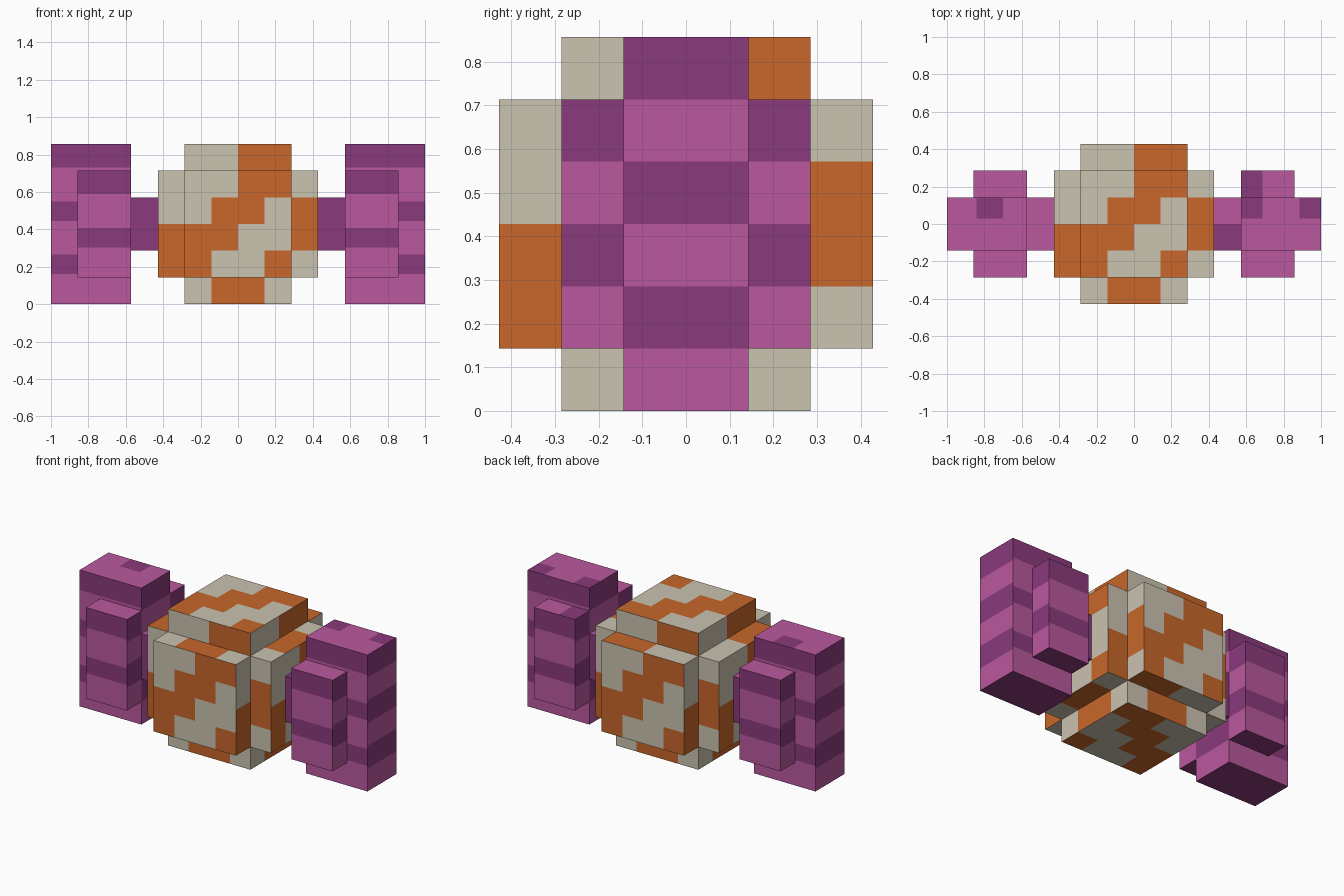
import bpy, bmesh
from mathutils import Vector

U = 1 / 7  # one grid cell

old = bpy.data.objects.get("Cube")
if old:
    bpy.data.objects.remove(old)


def material(name, hexcode):
    rgb = [int(hexcode[i:i + 2], 16) / 255 for i in (0, 2, 4)]
    col = [c / 12.92 if c < 0.04 else ((c + 0.055) / 1.055) ** 2.4 for c in rgb] + [1]
    m = bpy.data.materials.new(name)
    m.use_nodes = True
    m.diffuse_color = col
    m.node_tree.nodes["Principled BSDF"].inputs["Base Color"].default_value = col
    return m


shell = [material("beige", "CBC3B1"), material("orange", "C8672A")]
wool = [material("light_purple", "BA589E"), material("dark_purple", "8A3A7C")]


def block(name, lo, hi, cuts, mats, rule):
    """Box between two corners in cells, cut along planes and coloured by rule."""
    lo, hi = Vector(lo), Vector(hi)
    bm = bmesh.new()
    bmesh.ops.create_cube(bm, size=1)
    for v in bm.verts:
        v.co = Vector([(lo[i] + hi[i]) / 2 + v.co[i] * (hi[i] - lo[i]) for i in range(3)])
    for axis, values in enumerate(cuts):
        n = Vector([float(i == axis) for i in range(3)])
        for c in values:
            if lo[axis] + 0.01 < c < hi[axis] - 0.01:
                bmesh.ops.bisect_plane(bm, geom=bm.verts[:] + bm.edges[:] + bm.faces[:],
                                       plane_co=n * c, plane_no=n)
    bm.normal_update()
    for f in bm.faces:
        f.material_index = int(rule(f.calc_center_median(), f.normal))
    bmesh.ops.scale(bm, vec=(U, U, U), verts=bm.verts)
    me = bpy.data.meshes.new(name)
    bm.to_mesh(me)
    bm.free()
    for m in mats:
        me.materials.append(m)
    ob = bpy.data.objects.new(name, me)
    bpy.context.collection.objects.link(ob)
    return ob


# Core: stepped block with the same zigzag on each side, top row first
ZIGZAG = ["BBBOOO", "BBBOOB", "BBOOBO", "OOOBBO", "OOBBOB", "BBOOBB"]


def zigzag(c, n):
    if abs(n.z) > 0.5:
        u, v = c.x, c.y
    elif abs(n.y) > 0.5:
        u, v = (c.x if n.y < 0 else -c.x), c.z - 3
    else:
        u, v = (c.y if n.x > 0 else -c.y), c.z - 3
    return ZIGZAG[int(3 - v)][int(u + 3)] == "O"


cells = [range(-2, 3), range(-2, 3), range(1, 6)]
block("core_tall", (-2, -2, 0), (2, 2, 6), cells, shell, zigzag)
block("core_deep", (-2, -3, 1), (2, 3, 5), cells, shell, zigzag)
block("core_wide", (-3, -2, 1), (3, 2, 5), cells, shell, zigzag)


# Side pads: horizontal bands, dark undersides and a few dark patches on top
def bands(parity, top, patches):
    def rule(c, n):
        if n.z < -0.5:
            return True
        if n.z > 0.5:
            return any(a < c.x < b and d < c.y < e for a, b, d, e in patches)
        row, part = int(c.z), c.z % 1
        if row % 2 != parity:
            return False
        return abs(n.x) > 0.5 or (part > 0.12 and (part < 0.85 or row == top))
    return rule


levels = [r + d for r in range(6) for d in (0, 0.12, 0.85)]
left_patches = [(4, 4.8, 0.2, 2), (6.2, 7, 0.2, 1)]
right_patches = [(-5.9, -4.9, 0.2, 1)]

for side, s, patches in (("left", 1, left_patches), ("right", -1, right_patches)):
    xs = [p[i] for p in patches for i in (0, 1)]
    cuts = [xs, [0.2], levels]

    def span(a, b):
        return sorted((s * a, s * b))

    x0, x1 = span(4, 7)
    block(side + "_pad", (x0, -1, 0), (x1, 1, 6), cuts, wool, bands(1, 5, patches))
    x0, x1 = span(4, 6)
    for end, y in (("front", -2), ("back", 1)):
        block(side + "_pad_" + end, (x0, y, 1), (x1, y + 1, 5), cuts, wool,
              bands(0, 4, patches))
    # Link between pad and core
    x0, x1 = span(3, 4)
    block(side + "_link", (x0, -1, 2), (x1, 1, 4), [[], [0], []], wool,
          lambda c, n, s=s: n.z < 0.5 or (s > 0 and c.y < 0))
